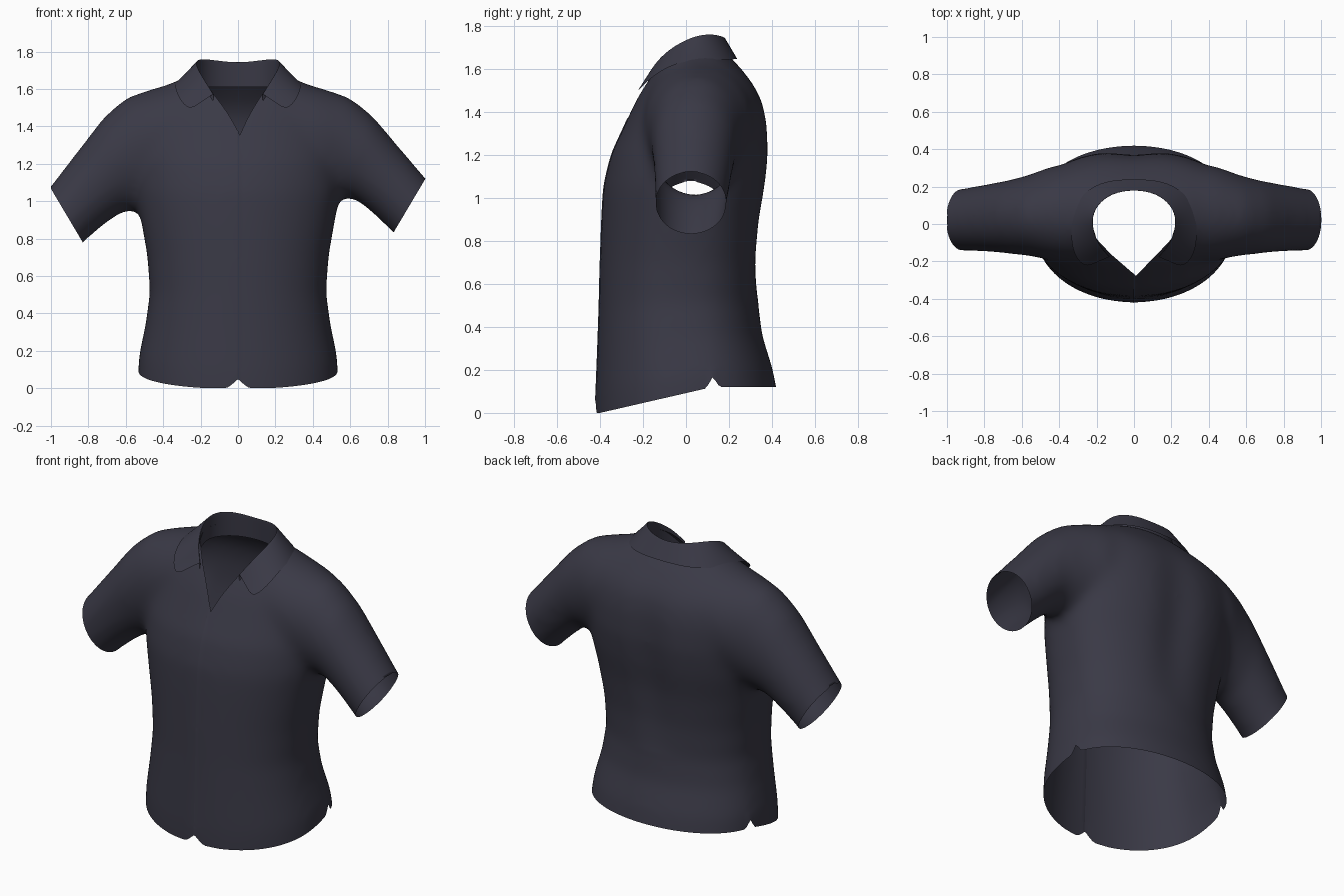
import bpy, bmesh, math
from mathutils import Vector

if "Cube" in bpy.data.objects:
    bpy.data.objects.remove(bpy.data.objects["Cube"])

cloth = bpy.data.materials.new("dark slate cloth")
cloth.diffuse_color = (0.042, 0.041, 0.061, 1)
cloth.use_nodes = True
cloth.node_tree.nodes["Principled BSDF"].inputs["Base Color"].default_value = cloth.diffuse_color


def loft(bm, rings):
    """Closed solid through a list of equally long point rings."""
    rows = [[bm.verts.new(p) for p in r] for r in rings]
    n = len(rows[0])
    for a, b in zip(rows, rows[1:]):
        for i in range(n):
            bm.faces.new((a[i], a[(i + 1) % n], b[(i + 1) % n], b[i]))
    bm.faces.new(rows[0])
    bm.faces.new(rows[-1])


def swell(t):
    """Depth around the torso: rounder front, flatter back."""
    s = math.sin(t)
    return s ** .78 if s > 0 else -(-s) ** .9


ANG = [2 * math.pi * i / 48 for i in range(48)]
bm = bmesh.new()

# torso: height, half width, front y, back y
torso = [(-.1, .54, -.42, .435), (.1, .53, -.42, .405), (.3, .495, -.412, .355),
         (.5, .472, -.405, .335), (.7, .485, -.40, .337), (.9, .52, -.393, .358),
         (1.05, .55, -.385, .385), (1.2, .56, -.35, .40), (1.35, .56, -.28, .39),
         (1.45, .55, -.235, .365), (1.52, .53, -.195, .325), (1.58, .46, -.16, .275),
         (1.64, .34, -.125, .22), (1.70, .2, -.09, .16)]
loft(bm, [[(w * math.cos(t), (f + b) / 2 + (b - f) / 2 * swell(t), z) for t in ANG]
          for z, w, f, b in torso])

# sleeves: top x, top z, bottom x, bottom z, front y, back y
sleeve = [(.30, 1.645, .33, 1.10, -.20, .32), (.45, 1.605, .43, 1.06, -.195, .31),
          (.60, 1.555, .53, 1.02, -.17, .262),
          (.72, 1.46, .62, 1.015, -.16, .235), (.85, 1.305, .72, .935, -.15, .215),
          (1.005, 1.125, .83, .83, -.145, .19), (1.08, 1.03, .905, .735, -.145, .19)]
# the left sleeve hangs a little lower: (top drop, bottom drop)
left = [(0, 0), (0, .04), (0, .065), (.01, .075), (.025, .065), (.045, .055), (.045, .055)]
for s in (1, -1):
    rings = []
    for (tx, tz, bx, bz, f, b), (dt, db) in zip(sleeve, left):
        if s < 0:
            tz, bz = tz - dt, bz - db
        rings.append([(s * ((tx + bx) / 2 + (tx - bx) / 2 * math.sin(t)),
                       (f + b) / 2 + (b - f) / 2 * math.cos(t),
                       (tz + bz) / 2 + (tz - bz) / 2 * math.sin(t)) for t in ANG])
    loft(bm, rings)
bmesh.ops.recalc_face_normals(bm, faces=bm.faces)
mesh = bpy.data.meshes.new("shirt_body")
bm.to_mesh(mesh)
bm.free()
body = bpy.data.objects.new("shirt_body", mesh)
bpy.context.collection.objects.link(body)

# fuse and soften the solids
m = body.modifiers.new("fuse", 'REMESH')
m.mode, m.voxel_size = 'VOXEL', 0.02
m = body.modifiers.new("soften", 'SMOOTH')
m.factor, m.iterations = 0.5, 40
fused = bpy.data.meshes.new_from_object(
    body.evaluated_get(bpy.context.evaluated_depsgraph_get()))
body.modifiers.clear()
body.data = fused
bm = bmesh.new()
bm.from_mesh(fused)


def cut(keep, co, no, clear=False):
    """Slice the part of the mesh whose vertices satisfy keep."""
    vs = [v for v in bm.verts if keep(v.co)]
    ok = set(vs)
    es = [e for e in bm.edges if all(v in ok for v in e.verts)]
    fs = [f for f in bm.faces if all(v in ok for v in f.verts)]
    bmesh.ops.bisect_plane(bm, geom=vs + es + fs, dist=1e-5, plane_co=co,
                           plane_no=no, clear_outer=clear)


# hem opening
cut(lambda c: c.z < .5, (0, 0, 0), (0, 0, -1), True)

# cuff openings with a small notch on top
for s in (1, -1):
    mid = Vector((s * .9175, 0, .9775 - (.05 if s < 0 else 0)))
    out = Vector((s * .295, 0, -.175)).normalized()
    cut(lambda c: c.x * s > .62, mid, out, True)
    for v in bm.verts:
        if v.is_boundary and v.co.x * s > .9 and abs(v.co.y - .02) < .035:
            v.co -= out * .035 * (1 - abs(v.co.y - .02) / .035)

# neck opening: teardrop with a V at the front
half = [(0, .19), (.12, .17), (.2, .1), (.228, .01), (.2, -.08), (.125, -.16), (.01, -.277)]
neck = half + [(-x, y) for x, y in half[-2:0:-1]]
planes = []
for (ax, ay), (bx, by) in zip(neck, neck[1:] + neck[:1]):
    planes.append((Vector((ax, ay, 0)), Vector((ay - by, bx - ax, 0)).normalized()))
for co, no in planes:
    cut(lambda c: c.z > 1.25, co, no)
hole = [f for f in bm.faces if f.calc_center_median().z > 1.27 and
        all((f.calc_center_median() - co).dot(no) < 0 for co, no in planes)]
bmesh.ops.delete(bm, geom=hole, context='FACES')

# front opening: split down the middle, one edge lapping over the other
cut(lambda c: c.y < -.1 and abs(c.x) < .2, (0, 0, 0), (1, 0, 0))
seam = [e for e in bm.edges if all(abs(v.co.x) < 1e-4 and v.co.y < -.1 for v in e.verts)]
bmesh.ops.split_edges(bm, edges=seam)
for v in [v for v in bm.verts if abs(v.co.x) < 1e-4 and v.co.y < -.1 and v.is_boundary]:
    if sum(f.calc_center_median().x for f in v.link_faces) > 0:
        v.co.x, v.co.y = -.003, v.co.y - .003
    else:
        v.co.x = .003

# hollow down the upper back; hem rises to the back, notched at front and sides
for v in bm.verts:
    c = v.co
    if c.y > .15 and .5 < c.z < 1.6:
        c.y -= .03 * math.exp(-(c.x / .13) ** 2) * math.sin((c.z - .5) / 1.1 * math.pi)
    if c.z < .6 and abs(c.x) < .65:
        lift = min(max((c.y + .4) * .23, 0), .12) * (1 - c.z / .6)
        if c.z < .12:
            d = abs(c.x) / .065 if c.y < -.2 else abs(c.y - .125) / .035
            lift += .05 * max(0, 1 - d) ** 1.3 * (1 - c.z / .12)
        c.z += lift
bmesh.ops.recalc_face_normals(bm, faces=bm.faces)
bm.to_mesh(fused)
bm.free()

# folded collar: fold line, outer edge and hidden stand, from back to front
fold = [(0, .185, 1.742), (.12, .165, 1.757), (.2, .10, 1.768), (.228, .02, 1.75),
        (.208, -.07, 1.70), (.17, -.135, 1.64), (.13, -.175, 1.575)]
edge = [(0, .24, 1.645), (.15, .235, 1.645), (.28, .17, 1.64), (.335, .04, 1.645),
        (.338, -.08, 1.615), (.318, -.175, 1.55), (.262, -.232, 1.485)]
stand_z = [1.61, 1.61, 1.61, 1.61, 1.58, 1.54, 1.51]
bm = bmesh.new()
cols = []
for s, order in ((-1, range(6, 0, -1)), (1, range(7))):
    for i in order:
        f, e = Vector(fold[i]), Vector(edge[i])
        base = Vector((f.x * 1.03, f.y * 1.03, stand_z[i]))
        pts = [base, f.lerp(e, .0) + Vector((0, 0, -.01)), f, f.lerp(e, .15), f.lerp(e, .6), e]
        cols.append([bm.verts.new((s * p.x, p.y, p.z)) for p in pts])
for a, b in zip(cols, cols[1:]):
    for i in range(len(a) - 1):
        bm.faces.new((a[i], b[i], b[i + 1], a[i + 1]))
bmesh.ops.recalc_face_normals(bm, faces=bm.faces)
mesh = bpy.data.meshes.new("collar")
bm.to_mesh(mesh)
bm.free()
collar = bpy.data.objects.new("collar", mesh)
bpy.context.collection.objects.link(collar)
m = collar.modifiers.new("round", 'SUBSURF')
m.levels = m.render_levels = 2

for ob in (body, collar):
    ob.data.materials.clear()
    ob.data.materials.append(cloth)
    for p in ob.data.polygons:
        p.use_smooth = True
        p.material_index = 0
